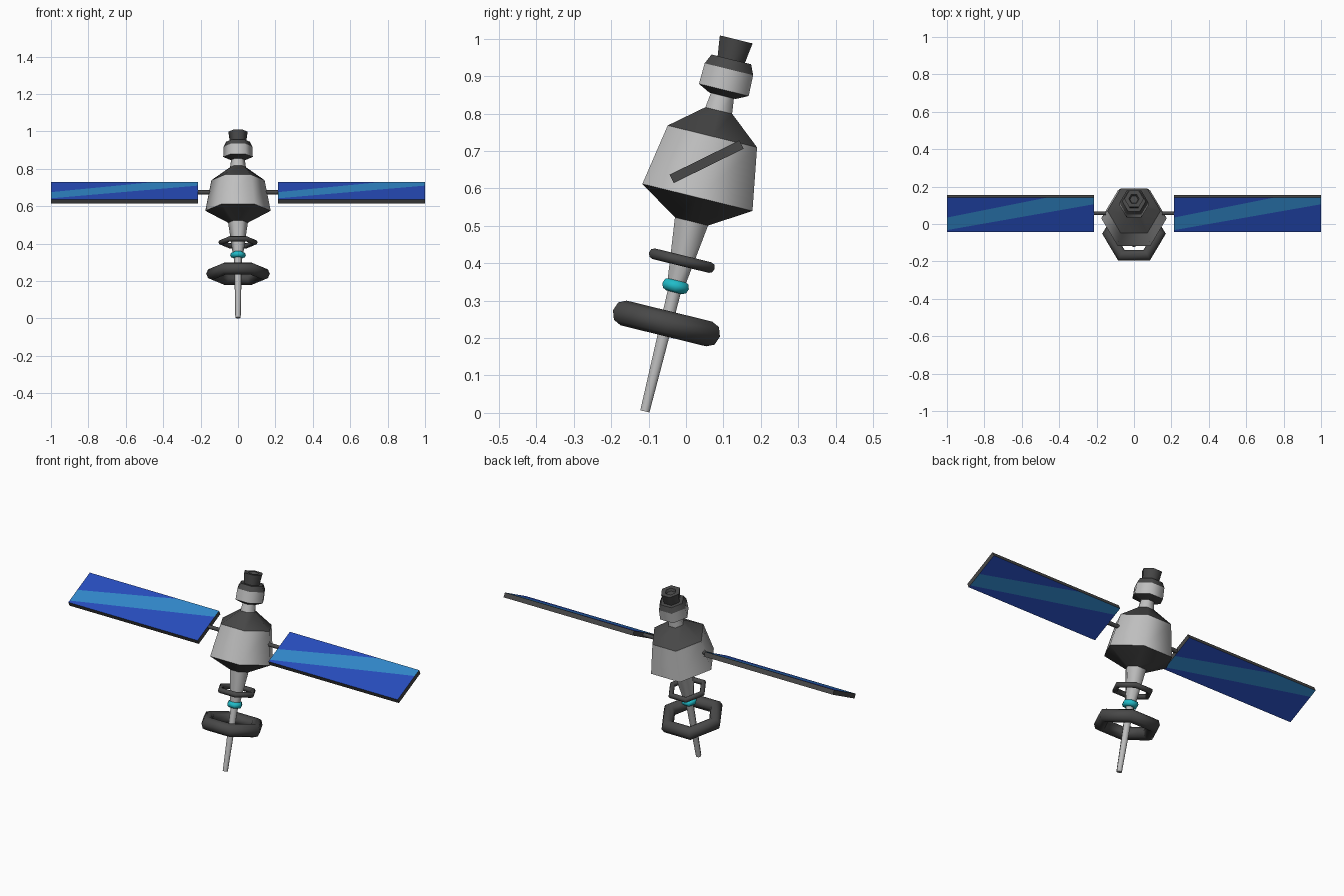
import bpy, bmesh, math
from mathutils import Matrix

if "Cube" in bpy.data.objects:
    bpy.data.objects.remove(bpy.data.objects["Cube"])

def material(name, rgb):
    m = bpy.data.materials.new(name)
    m.diffuse_color = (*rgb, 1)
    m.use_nodes = True
    m.node_tree.nodes["Principled BSDF"].inputs["Base Color"].default_value = m.diffuse_color
    return m

LIGHT = material("light_grey", (0.52, 0.52, 0.52))
DARK = material("dark_grey", (0.065, 0.065, 0.065))
BLUE = material("panel_blue", (0.02, 0.072, 0.5))
STRIPE = material("stripe_blue", (0.03, 0.24, 0.58))
CYAN = material("cyan", (0.015, 0.5, 0.58))

# The whole hull leans backwards along one axis
AXIS = Matrix.Translation((0, -0.11, 0.004)) @ Matrix.Rotation(math.radians(-13.8), 4, 'X')

def finish(name, bm, mats, matrix):
    me = bpy.data.meshes.new(name)
    bm.to_mesh(me)
    bm.free()
    for m in mats:
        me.materials.append(m)
    ob = bpy.data.objects.new(name, me)
    ob.matrix_world = matrix
    bpy.context.collection.objects.link(ob)
    return ob

def lathe(name, profile, mat, matrix=AXIS, sides=6):
    """Six-sided body of (radius, height) rings: soft sides, crisp rims."""
    bm = bmesh.new()
    rings = [[bm.verts.new((r * math.cos(a), r * math.sin(a), h))
              for a in (2 * math.pi * i / sides for i in range(sides))]
             for r, h in profile]
    for lo, hi in zip(rings, rings[1:]):
        for i in range(sides):
            j = (i + 1) % sides
            bm.faces.new((lo[i], lo[j], hi[j], hi[i])).smooth = True
    bm.faces.new(rings[0][::-1])
    bm.faces.new(rings[-1])
    for ring in rings:
        for i in range(sides):
            bm.edges.get((ring[i], ring[(i + 1) % sides])).smooth = False
    return finish(name, bm, [mat], matrix)

def ring(name, height, major, minor, mat):
    bpy.ops.mesh.primitive_torus_add(major_segments=6, minor_segments=8,
                                     major_radius=major, minor_radius=minor)
    ob = bpy.context.object
    ob.name = name
    ob.data.materials.append(mat)
    for p in ob.data.polygons:
        p.use_smooth = True
    ob.matrix_world = AXIS @ Matrix.Translation((0, 0, height))

# Hull, bottom to top
lathe("antenna_rod", [(0.0145, 0), (0.021, 0.35)], LIGHT)
lathe("lower_neck", [(0.027, 0.345), (0.053, 0.525)], LIGHT)
lathe("lower_cone", [(0.053, 0.523), (0.175, 0.589)], DARK)
lathe("main_body", [(0.175, 0.589), (0.142, 0.757)], LIGHT)
lathe("upper_cone", [(0.142, 0.757), (0.043, 0.828)], DARK)
lathe("upper_neck", [(0.043, 0.825), (0.036, 0.872)], LIGHT)
lathe("head_base", [(0.042, 0.869), (0.079, 0.885)], DARK)
lathe("head", [(0.079, 0.885), (0.077, 0.942)], LIGHT)
lathe("head_cap", [(0.077, 0.942), (0.063, 0.969)], DARK)
lathe("nozzle", [(0.043, 0.966), (0.052, 1.024), (0.028, 1.024), (0.022, 1.01)], DARK)

# Rings around the lower mast
ring("large_ring", 0.242, 0.136, 0.034, DARK)
ring("signal_ring", 0.345, 0.025, 0.017, CYAN)
ring("small_ring", 0.415, 0.090, 0.0145, DARK)

# Solar panels: dark rims, a diagonal stripe on both faces
PANEL = Matrix.Translation((0, 0.055, 0.6715)) @ Matrix.Rotation(math.radians(26.2), 4, 'X')
REGIONS = [([(0, 0), (1, 0), (1, 0.8), (0, 0.06)], 1),
           ([(0, 0.06), (1, 0.8), (1, 1), (0.69, 1), (0, 0.42)], 2),
           ([(0, 0.42), (0.69, 1), (0, 1)], 1)]
LENGTH, WIDTH, THICK = 0.785, 0.208, 0.025

def solar_panel(name, x_mid):
    bm = bmesh.new()
    def point(u, v, side):
        return bm.verts.new(((u - 0.5) * LENGTH * side, (v - 0.5) * WIDTH, side * THICK / 2))
    for side in (1, -1):
        for pts, index in REGIONS:
            bm.faces.new([point(u, v, side) for u, v in pts]).material_index = index
    corners = [(0, 0), (1, 0), (1, 1), (0, 1)]
    for (u, v), (s, t) in zip(corners, corners[1:] + corners[:1]):
        bm.faces.new((point(1 - u, v, -1), point(1 - s, t, -1), point(s, t, 1), point(u, v, 1)))
    bmesh.ops.remove_doubles(bm, verts=bm.verts, dist=1e-5)
    finish(name, bm, [DARK, BLUE, STRIPE], PANEL @ Matrix.Translation((x_mid, 0, 0)))

for side, label in ((-1, "left"), (1, "right")):
    solar_panel(label + "_solar_panel", side * (1 - LENGTH / 2))
    # Arm joining the body to the panel
    lathe(label + "_panel_arm", [(0.0115, 0.1), (0.0115, 0.225)], DARK,
          Matrix.Translation((0, 0.057, 0.674)) @ Matrix.Rotation(side * math.pi / 2, 4, 'Y'))
